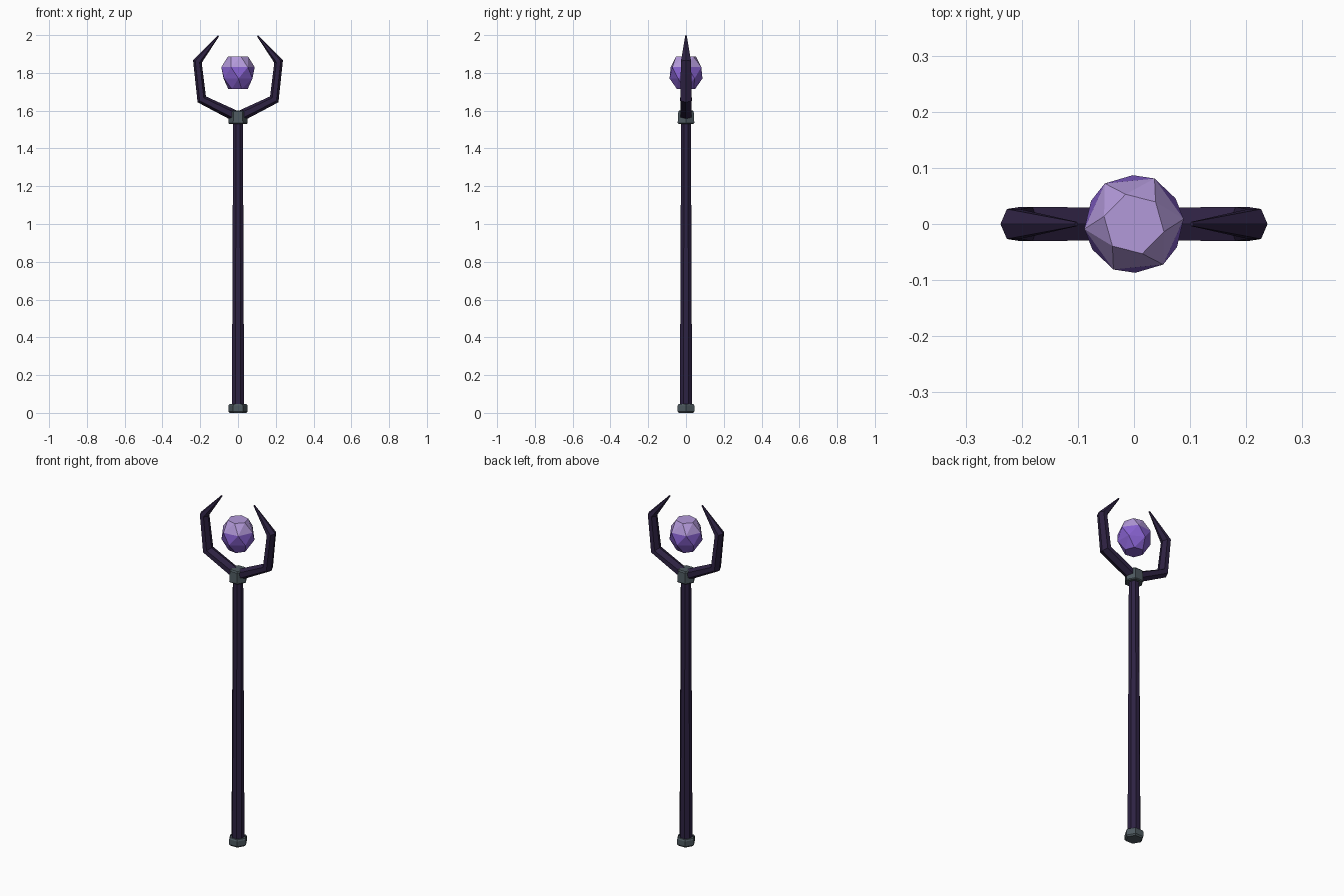
import bpy, bmesh, math
from mathutils import Vector

if "Cube" in bpy.data.objects:
    bpy.data.objects.remove(bpy.data.objects["Cube"])


def mat(name, c):
    m = bpy.data.materials.new(name)
    m.diffuse_color = (*c, 1)
    m.use_nodes = True
    m.node_tree.nodes["Principled BSDF"].inputs["Base Color"].default_value = m.diffuse_color
    return m


WOOD = mat("dark purple wood", (0.027, 0.016, 0.055))
METAL = mat("grey metal", (0.075, 0.10, 0.115))
GEM = mat("violet gem", (0.24, 0.12, 0.62))
PALE = mat("pale violet gem", (0.45, 0.32, 0.70))


def loft(name, rings, mats):
    """Skin a list of equal-length point rings and cap both ends."""
    bm = bmesh.new()
    vs = [[bm.verts.new(p) for p in r] for r in rings]
    n = len(vs[0])
    for a, b in zip(vs, vs[1:]):
        for i in range(n):
            j = (i + 1) % n
            bm.faces.new((a[i], a[j], b[j], b[i]))
    bm.faces.new(vs[0][::-1])
    bm.faces.new(vs[-1])
    bmesh.ops.recalc_face_normals(bm, faces=bm.faces)
    me = bpy.data.meshes.new(name)
    bm.to_mesh(me)
    bm.free()
    for m in mats:
        me.materials.append(m)
    o = bpy.data.objects.new(name, me)
    bpy.context.collection.objects.link(o)
    return o


def ring(r, z, n=6, turn=0.0):
    return [(r * math.cos(turn + math.tau * i / n), r * math.sin(turn + math.tau * i / n), z)
            for i in range(n)]


# shaft and its metal fittings
loft("shaft", [ring(0.035, 0.02, 8, math.pi / 8), ring(0.028, 1.56, 8, math.pi / 8)], [WOOD])
loft("foot_cap", [ring(0.044, 0), ring(0.051, 0.008), ring(0.051, 0.038), ring(0.046, 0.046)], [METAL])
loft("collar", [ring(0.046, 1.53), ring(0.051, 1.535), ring(0.047, 1.595), ring(0.04, 1.602)], [METAL])

# pair of curved prongs: (x, z, radius in plane, radius in depth)
path = [(0.0, 1.565, .030, .030), (0.192, 1.66, .027, .032),
        (0.215, 1.86, .024, .028), (0.103, 1.997, .004, .004)]
for side, label in ((1, "right"), (-1, "left")):
    pts = [Vector((x, 0, z)) for x, z, _, _ in path]
    rings = []
    for i, p in enumerate(pts):
        a = (p - pts[i - 1]).normalized() if i else Vector()
        b = (pts[i + 1] - p).normalized() if i < len(pts) - 1 else Vector()
        t = (a + b).normalized()
        nrm = Vector((t.z, 0, -t.x))
        rr = []
        for k in range(6):
            g = math.tau * k / 6
            q = p + nrm * path[i][2] * math.cos(g) + Vector((0, path[i][3] * 1.1 * math.sin(g), 0))
            rr.append((q.x * side, q.y, q.z))
        rings.append(rr)
    loft(label + "_prong", rings, [WOOD])

# twisted faceted orb, pale on its upper cap
orb = loft("orb", [ring(0.052, 1.715, 6, 0.9), ring(0.087, 1.77, 6, 0.55),
                   ring(0.089, 1.83, 6, 0.1), ring(0.055, 1.887, 6, -0.25)], [GEM, PALE])
bm = bmesh.new()
bm.from_mesh(orb.data)
bmesh.ops.triangulate(bm, faces=[f for f in bm.faces if len(f.verts) == 4])
for f in bm.faces:
    f.material_index = 1 if f.calc_center_median().z > 1.83 else 0
bm.to_mesh(orb.data)
bm.free()
